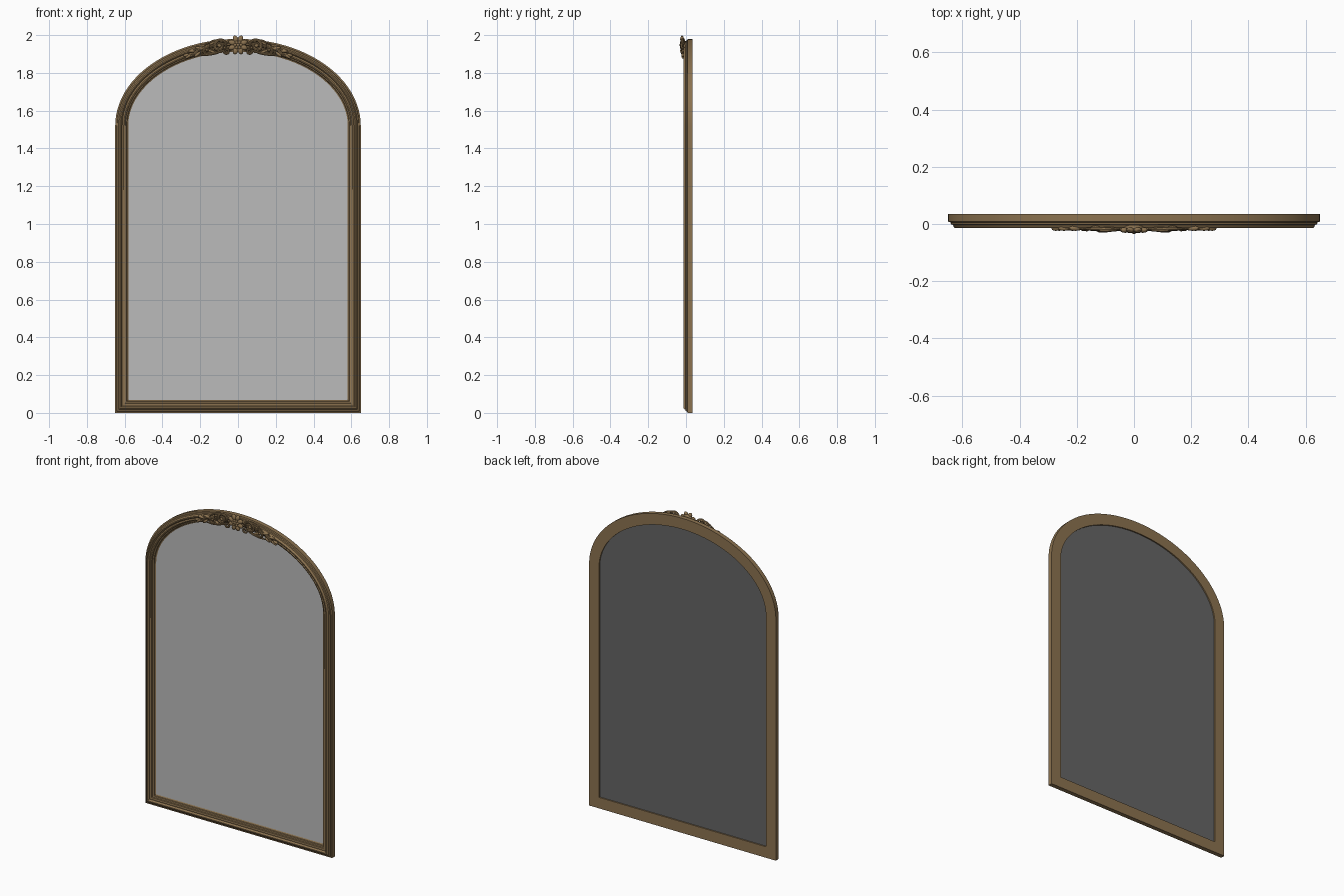
import bpy, bmesh, math
from mathutils import Vector

cube = bpy.data.objects.get("Cube")
if cube:
    bpy.data.objects.remove(cube)

HALF_W, SPRING, RISE, STEPS = 0.65, 1.52, 0.46, 48


def material(name, rgb):
    m = bpy.data.materials.new(name)
    m.use_nodes = True
    m.diffuse_color = (*rgb, 1)
    m.node_tree.nodes["Principled BSDF"].inputs["Base Color"].default_value = (*rgb, 1)
    return m


GOLD = material("antique_gold", (0.26, 0.17, 0.08))
GLASS = material("mirror_silver", (0.5, 0.5, 0.5))
BOARD = material("backing_grey", (0.13, 0.13, 0.13))


def outline():
    """Arch outline as (point, inward offset direction) pairs."""
    pts = [((-HALF_W, 0), (1, 1))]
    for i in range(STEPS + 1):
        a = math.pi * (1 - i / STEPS)
        c, s = math.cos(a), math.sin(a)
        n = Vector((-c * RISE, -s * HALF_W)).normalized()
        pts.append(((HALF_W * c, SPRING + RISE * s), n))
    pts.append(((HALF_W, 0), (-1, 1)))
    return pts


def ring(bm, inset, y):
    return [bm.verts.new((p[0] + n[0] * inset, y, p[1] + n[1] * inset)) for p, n in outline()]


def finish(name, bm, mat, smooth=True):
    bmesh.ops.recalc_face_normals(bm, faces=bm.faces)
    me = bpy.data.meshes.new(name)
    bm.to_mesh(me)
    bm.free()
    ob = bpy.data.objects.new(name, me)
    bpy.context.collection.objects.link(ob)
    me.materials.append(mat)
    if smooth:
        shade(ob)
    return ob


def select(ob):
    bpy.ops.object.select_all(action="DESELECT")
    ob.select_set(True)
    bpy.context.view_layer.objects.active = ob


def shade(ob):
    select(ob)
    bpy.ops.object.shade_smooth_by_angle(angle=math.radians(35))


def bridge(bm, loops, closed=False):
    pairs = list(zip(loops, loops[1:]))
    if closed:
        pairs.append((loops[-1], loops[0]))
    for a, b in pairs:
        for i in range(len(a)):
            j = (i + 1) % len(a)
            bm.faces.new((a[i], a[j], b[j], b[i]))


# Moulded frame: profile of (inset, depth) swept round the arch
profile = [(0, .035), (0, .008), (.008, .006), (.01, -.001), (.017, -.003), (.019, -.009),
           (.024, -.014), (.030, -.014), (.035, -.009), (.037, -.003), (.045, -.006),
           (.051, -.004), (.053, .003), (.060, .006), (.062, .012), (.069, .016), (.069, .035)]
bm = bmesh.new()
bridge(bm, [ring(bm, u, y) for u, y in profile], True)
finish("frame", bm, GOLD)


# Mirror glass and backing board
def panel(name, y0, y1, mat):
    bm = bmesh.new()
    a, b = ring(bm, .066, y0), ring(bm, .066, y1)
    bridge(bm, [a, b])
    bm.faces.new(a)
    bm.faces.new(b)
    finish(name, bm, mat, False)


panel("mirror_glass", .016, .020, GLASS)
panel("backing_board", .0205, .027, BOARD)


# Crest ornament, laid along the middle of the frame
def on_arch(x, t):
    return SPRING - 0.005 + t + 0.43 * math.sqrt(1 - (x / 0.615) ** 2)


def mirrored(ob):
    mod = ob.modifiers.new("mirror", "MIRROR")
    mod.use_axis = (True, False, False)


def stroke(name, pts, radius, y=-.017, tip=.25):
    """Tapering carved stem through (x, offset) points."""
    cu = bpy.data.curves.new(name, "CURVE")
    cu.dimensions = "3D"
    cu.bevel_depth = radius
    cu.bevel_resolution = 2
    cu.use_fill_caps = True
    sp = cu.splines.new("POLY")
    sp.points.add(len(pts) - 1)
    for i, (p, (x, t)) in enumerate(zip(sp.points, pts)):
        k = i / (len(pts) - 1)
        p.co = (x, y, on_arch(x, t), 1)
        p.radius = tip + (1 - tip) * math.sin(math.pi * (0.15 + 0.85 * k))
    ob = bpy.data.objects.new(name, cu)
    bpy.context.collection.objects.link(ob)
    select(ob)
    bpy.ops.object.convert(target="MESH")
    ob.data.materials.clear()
    ob.data.materials.append(GOLD)
    shade(ob)
    mirrored(ob)


def spiral(cx, ct, r0, r1, a0, turns, n=32):
    out = []
    for i in range(n + 1):
        k = i / n
        a = math.radians(a0 + 360 * turns * k)
        r = r0 + (r1 - r0) * k
        out.append((cx + r * math.cos(a), ct + r * math.sin(a)))
    return out


def blob(name, x, y, z, size, angle=0, mirror=True):
    """Flattened rounded leaf, petal or bud."""
    bm = bmesh.new()
    bmesh.ops.create_uvsphere(bm, u_segments=12, v_segments=8, radius=1)
    ca, sa = math.cos(angle), math.sin(angle)
    for v in bm.verts:
        u, d, w = (v.co[i] * size[i] for i in range(3))
        v.co = (x + u * ca - w * sa, y + d, z + u * sa + w * ca)
    ob = finish(name, bm, GOLD)
    if mirror:
        mirrored(ob)


def leaf(name, x, t, length, width, degrees, y=-.015):
    blob(name, x, y, on_arch(x, t), (length, .009, width), math.radians(degrees))


# Scrolls
stroke("inner_scroll", spiral(.098, .005, .036, .006, 200, -1.6), .009, -.020)
stroke("lower_scroll", spiral(.060, -.028, .018, .004, 60, -1.3), .006, -.018)
stroke("outer_scroll", spiral(.165, -.008, .026, .005, 120, 1.4), .007, -.017)
stroke("top_sweep", [(.05 + .14 * k / 12, .012 + .022 * math.sin(math.pi * k / 12)) for k in range(13)], .007)
stroke("bottom_sweep", [(.07 + .15 * k / 12, -.022 - .012 * math.sin(math.pi * k / 12)) for k in range(13)], .007)
stroke("tail_stem", [(.17 + .11 * k / 16, .012 * math.sin(2 * math.pi * k / 16) - .008) for k in range(17)], .008, -.015)
blob("scroll_bud", .098, -.022, on_arch(.098, .005), (.010, .008, .010))
blob("outer_bud", .165, -.019, on_arch(.165, -.008), (.007, .007, .007))

# Leaves along the tail
for i, (x, t, length, deg) in enumerate([(.135, .024, .022, -30), (.137, -.022, .024, 25), (.205, .010, .024, 10),
                                         (.215, -.020, .022, -40), (.245, .006, .020, 0), (.262, -.016, .020, -35),
                                         (.274, -.006, .016, -20)]):
    leaf(f"leaf_{i + 1}", x, t, length, .008, deg)

# Central flower
CZ = 1.948
blob("flower_base", 0, -.014, CZ, (.038, .012, .038), 0, False)
for i in range(8):
    a = math.pi / 4 * i + math.pi / 8
    blob(f"petal_{i + 1}", .033 * math.cos(a), -.021, CZ + .033 * math.sin(a), (.020, .010, .014), a, False)
for i in range(6):
    a = math.pi / 3 * i
    blob(f"inner_petal_{i + 1}", .015 * math.cos(a), -.025, CZ + .015 * math.sin(a), (.011, .007, .008), a, False)
blob("flower_center", 0, -.027, CZ, (.009, .008, .009), 0, False)
